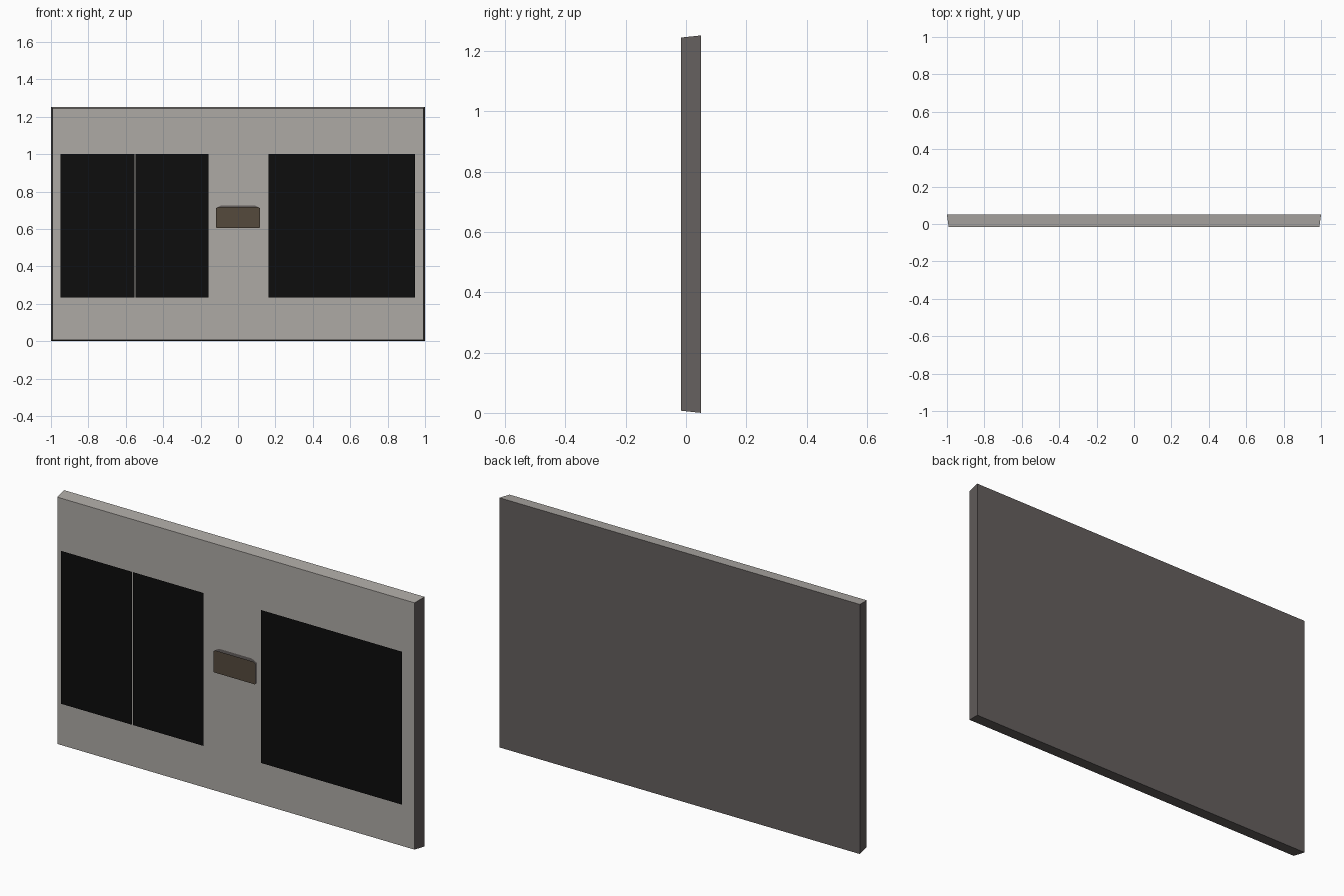
import bpy, bmesh

if "Cube" in bpy.data.objects:
    bpy.data.objects.remove(bpy.data.objects["Cube"])


def material(name, rgb):
    m = bpy.data.materials.new(name)
    m.diffuse_color = (*rgb, 1)
    m.use_nodes = True
    m.node_tree.nodes["Principled BSDF"].inputs["Base Color"].default_value = m.diffuse_color
    return m


face_grey = material("light warm grey", (0.42, 0.40, 0.375))
edge_grey = material("dark grey", (0.13, 0.115, 0.113))
black = material("black", (0.004, 0.004, 0.004))
brown = material("dark brown", (0.09, 0.068, 0.046))


def finish(name, bm, mats):
    me = bpy.data.meshes.new(name)
    bm.to_mesh(me)
    bm.free()
    for m in mats:
        me.materials.append(m)
    ob = bpy.data.objects.new(name, me)
    bpy.context.collection.objects.link(ob)
    return ob


def flat_plate(name, pts, y, mat):
    """Single flat face in the xz plane, facing the front."""
    bm = bmesh.new()
    f = bm.faces.new([bm.verts.new((x, y, z)) for x, z in pts])
    f.normal_update()
    if f.normal.y > 0:
        f.normal_flip()
    return finish(name, bm, [mat])


def rect(x0, x1, z0, z1):
    return [(x0, z0), (x1, z0), (x1, z1), (x0, z1)]


def chamfered(w, z0, z1, low, high):
    """Rectangle with cut lower and upper corners."""
    return [(-w + low, z0), (w - low, z0), (w, z0 + low), (w, z1 - high),
            (w - 2 * high, z1), (-w + 2 * high, z1), (-w, z1 - high), (-w, z0 + low)]


# Board, slightly narrower at the front
H = 1.252
bm = bmesh.new()
bmesh.ops.create_cube(bm, size=1)
for v in bm.verts:
    front = v.co.y < 0
    inset = 0.009 if front else 0
    v.co.x = (1 - inset) * (1 if v.co.x > 0 else -1)
    v.co.z = H - inset * 0.8 if v.co.z > 0 else inset * 0.8
    v.co.y = -0.0166 if front else 0.05
bm.normal_update()
for f in bm.faces:
    f.material_index = 0 if f.normal.y < -0.5 or f.normal.z > 0.5 else 1
finish("board", bm, [face_grey, edge_grey])

# Dark panels floating just in front of the board
for name, x0, x1 in (("left_panel_outer", -0.948, -0.553),
                     ("left_panel_inner", -0.547, -0.157),
                     ("right_panel", 0.164, 0.945)):
    flat_plate(name, rect(x0, x1, 0.233, 1.0), -0.05, black)

# Small central latch in two layers
flat_plate("latch_backing", chamfered(0.118, 0.605, 0.726, 0.004, 0.014), -0.0195, edge_grey)
flat_plate("latch_plate", chamfered(0.117, 0.605, 0.717, 0.004, 0.006), -0.028, brown)
